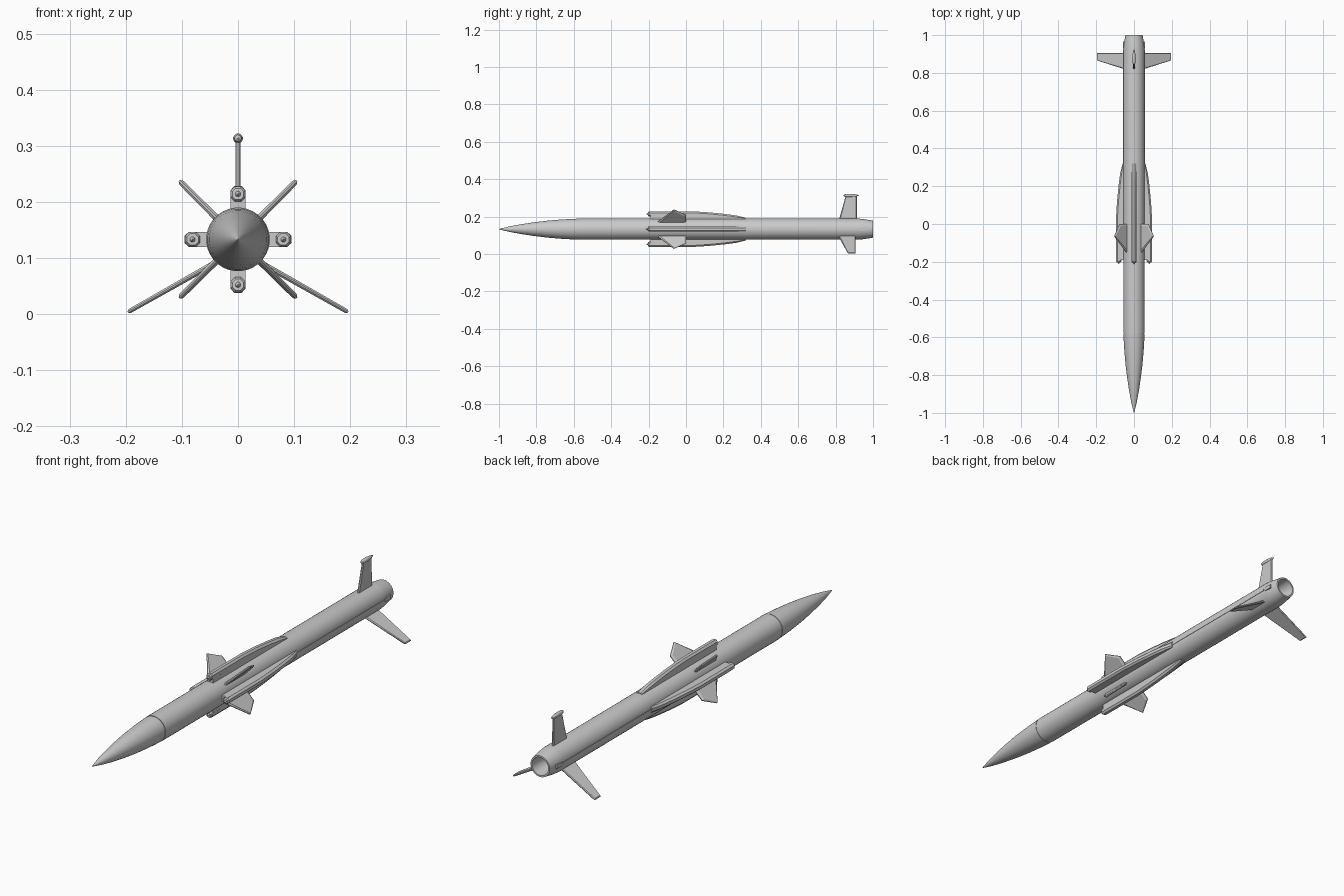
import bpy, bmesh
from math import sin, cos, pi, radians

if "Cube" in bpy.data.objects:
    bpy.data.objects.remove(bpy.data.objects["Cube"])

ZC = 0.133   # height of the body axis


def finish(name, bm, angle=30):
    bmesh.ops.remove_doubles(bm, verts=bm.verts, dist=1e-5)
    bmesh.ops.recalc_face_normals(bm, faces=bm.faces)
    me = bpy.data.meshes.new(name)
    bm.to_mesh(me)
    bm.free()
    ob = bpy.data.objects.new(name, me)
    bpy.context.collection.objects.link(ob)
    if angle:
        bpy.ops.object.select_all(action='DESELECT')
        ob.select_set(True)
        bpy.context.view_layer.objects.active = ob
        bpy.ops.object.shade_smooth_by_angle(angle=radians(angle))
    return ob


def place(y, r, t, deg, z0=ZC):
    """Point at distance r out along a radial direction, offset t sideways."""
    a = radians(deg)
    return (r * cos(a) - t * sin(a), y, z0 + r * sin(a) + t * cos(a))


def loft(name, rings, angle=30, caps=True):
    bm = bmesh.new()
    vs = [[bm.verts.new(p) for p in ring] for ring in rings]
    n = len(vs[0])
    for a, b in zip(vs, vs[1:]):
        for i in range(n):
            bm.faces.new((a[i], a[(i + 1) % n], b[(i + 1) % n], b[i]))
    if caps:
        bm.faces.new(vs[0])
        bm.faces.new(vs[-1])
    return finish(name, bm, angle)


def lathe(name, profile, n=32, deg=90, off=0.0, angle=30):
    """Revolve (y, radius) pairs about an axis parallel to y."""
    cx, _, cz = place(0, off, 0, deg)
    rings = [[(cx + r * cos(2 * pi * (i + .5) / n), y, cz + r * sin(2 * pi * (i + .5) / n))
              for i in range(n)] for y, r in profile]
    return loft(name, rings, angle)


def fin(name, outline, t_root, t_tip, deg, z0=ZC, inset=0.85):
    """Thin fin with bevelled edges; outline is (y, r) pairs."""
    cy = sum(p[0] for p in outline) / len(outline)
    cr = sum(p[1] for p in outline) / len(outline)
    r0, r1 = min(p[1] for p in outline), max(p[1] for p in outline)

    def ring(s, k, edge):
        pts = []
        for y, r in outline:
            t = t_root + (t_tip - t_root) * (r - r0) / (r1 - r0)
            rr = r if r == r0 else cr + (r - cr) * (1 - (1 - k) * .5)
            pts.append(place(cy + (y - cy) * k, rr, s * t * edge, deg, z0))
        return pts
    loft(name, [ring(-1, inset, 1), ring(-1, 1, .3), ring(1, 1, .3), ring(1, inset, 1)], 0)


# nose cone
lathe("nose_cone", [(-1, .0008), (-.985, .005), (-.94, .0155), (-.88, .0265), (-.81, .037),
                    (-.74, .0455), (-.67, .0515), (-.62, .0545), (-.581, .0562), (-.581, .05)])
# body tube with boat tail and hollow nozzle
lathe("body_tube", [(-.581, .05), (-.577, .0545), (-.577, .0568), (.92, .0568), (.945, .0545),
                    (1, .046), (1, .039), (.96, .036), (.90, .028)])
lathe("seam_ring", [(-.583, .0545), (-.575, .0545)])

# four side ducts that fade into the body
for k, deg in enumerate((0, 90, 180, 270)):
    rings = []
    for y, top in ((-.19, .0955), (.03, .0955), (.12, .090), (.21, .081), (.27, .073), (.32, .060)):
        ch = .008 if top > .07 else .003
        half = [(.0135, .045), (.0135, top - ch), (.0065, top)]
        sec = half + [(-t, r) for t, r in reversed(half)]
        rings.append([place(y, r, t, deg) for t, r in sec])
    loft(f"duct_{k}", rings, 20)
    lathe(f"duct_inlet_{k}", [(-.203, .011), (-.198, .0148), (-.14, .0148), (-.12, .010)],
          8, deg, .081, 0)
    lathe(f"inlet_spike_{k}", [(-.213, .0005), (-.208, .0035), (-.20, .0058)], 12, deg, .081)

# four diagonal mid wings
WING = [(-.155, .04), (-.15, .057), (-.065, .148), (0, .108), (0, .04)]
for k in range(4):
    fin(f"mid_wing_{k}", WING, .006, .005, 45 + 90 * k)

# tail fins: one upright, two lower
fin("top_tail_fin", [(.815, .04), (.855, .182), (.914, .182), (.914, .04)],
    .005, .0045, 90, inset=.9)
lathe("top_fin_pod", [(.843, .001), (.847, .006), (.858, .0088), (.89, .0085), (.91, .006), (.925, .001)],
      12, 90, .180)
for side, deg in (("right", -29.5), ("left", 209.5)):
    fin("lower_tail_fin_" + side, [(.815, .04), (.866, .2255), (.906, .2255), (.906, .04)],
        .005, .004, deg, z0=.1145, inset=.92)

# side cable strips and their rear brackets
for side, deg in (("right", 0), ("left", 180)):
    for name, y0, y1, r, w in (("cable_strip_", .30, .925, .0582, .004),
                               ("rear_bracket_", .93, .967, .0575, .008)):
        loft(name + side, [[place(y, .045, -w, deg), place(y, .045, w, deg),
                            place(y, r, w, deg), place(y, r, -w, deg)] for y in (y0, y1)], 0)
